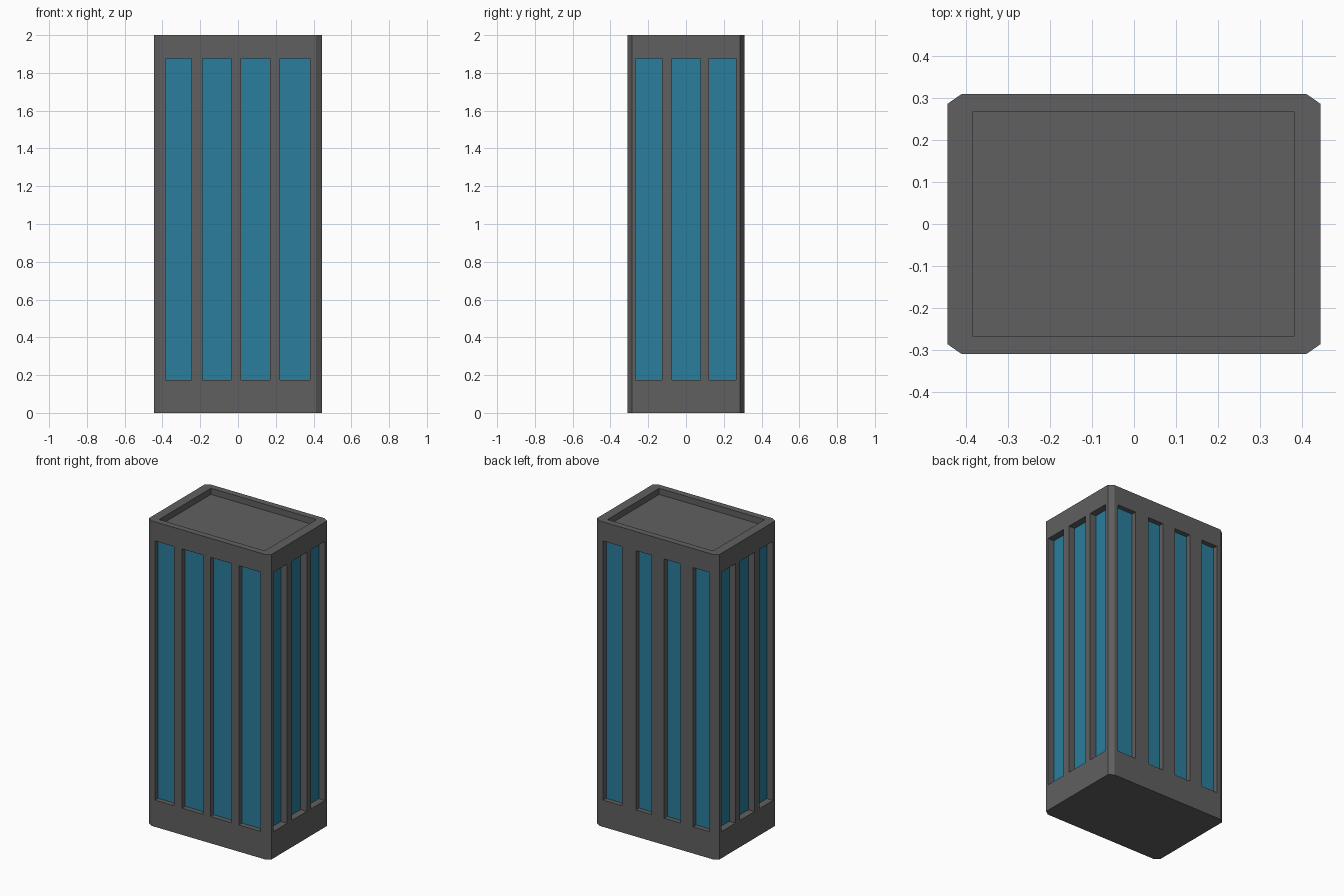
import bpy, bmesh
from mathutils import Matrix, Vector

if "Cube" in bpy.data.objects:
    bpy.data.objects.remove(bpy.data.objects["Cube"])

HX, HY, H = 0.445, 0.31, 2.0          # half width, half depth, height
CX, CY = 0.033, 0.023                 # corner chamfer
Z0, Z1 = 0.175, 1.875                 # window sill and head
DEPTH_Y, DEPTH_X = 0.032, 0.045       # window setback on long / short sides
PANE = 0.006                          # glass thickness


def material(name, colour):
    mat = bpy.data.materials.new(name)
    mat.diffuse_color = (*colour, 1)
    mat.use_nodes = True
    mat.node_tree.nodes["Principled BSDF"].inputs["Base Color"].default_value = mat.diffuse_color
    return mat


def make_object(name, bm, mat):
    bmesh.ops.recalc_face_normals(bm, faces=bm.faces)
    mesh = bpy.data.meshes.new(name)
    bm.to_mesh(mesh)
    bm.free()
    mesh.materials.append(mat)
    obj = bpy.data.objects.new(name, mesh)
    bpy.context.collection.objects.link(obj)
    return obj


def add_box(bm, lo, hi):
    lo, hi = Vector(lo), Vector(hi)
    bmesh.ops.create_cube(bm, size=1, matrix=Matrix.Translation((lo + hi) / 2)
                          @ Matrix.Diagonal((*(hi - lo), 1)))


def wall_box(bm, axis, sign, span, near, far):
    """Window-height box on one wall, between two distances from the centre."""
    a, b = sorted((sign * near, sign * far))
    if axis == 'y':
        add_box(bm, (span[0], a, Z0), (span[1], b, Z1))
    else:
        add_box(bm, (a, span[0], Z0), (b, span[1], Z1))


grey = material("wall_grey", (0.117, 0.117, 0.117))
blue = material("glass_blue", (0.023, 0.205, 0.337))

# Tower body: chamfered rectangle extruded upward
corner = [(HX, HY - CY), (HX - CX, HY)]
outline = (corner + [(-x, y) for x, y in reversed(corner)]
           + [(-x, -y) for x, y in corner] + [(x, -y) for x, y in reversed(corner)])
bm = bmesh.new()
base = bm.faces.new([bm.verts.new((x, y, 0)) for x, y in outline])
top = bmesh.ops.extrude_face_region(bm, geom=[base], use_keep_orig=True)["geom"]
bmesh.ops.translate(bm, vec=(0, 0, H), verts=[v for v in top if isinstance(v, bmesh.types.BMVert)])
body = make_object("tower_body", bm, grey)

# Window spans along each wall
front = [(-0.385, -0.247), (-0.189, -0.036), (0.017, 0.17), (0.223, 0.382)]
back = [(-0.386, -0.269), (-0.176, -0.059), (0.035, 0.146), (0.247, 0.384)]
side = [(-0.268, -0.126), (-0.075, 0.078), (0.123, 0.266)]
walls = {
    "front": ('y', -1, front, HY, DEPTH_Y),
    "back": ('y', 1, back, HY, DEPTH_Y),
    "right": ('x', 1, side, HX, DEPTH_X),
    "left": ('x', -1, side, HX, DEPTH_X),
}

# Window pockets plus the glass panes sitting at their backs
pockets = bmesh.new()
for name, (axis, sign, spans, half, depth) in walls.items():
    panes = bmesh.new()
    for span in spans:
        wall_box(pockets, axis, sign, span, half - depth - PANE, half + 0.05)
        wall_box(panes, axis, sign, span, half - depth - PANE, half - depth)
    make_object(name + "_window_glass", panes, blue)

# Sunken roof inside a parapet
add_box(pockets, (-0.384, -0.268, H - 0.04), (0.382, 0.268, H + 0.05))

# Carve the pockets and discard the cutter
cutter = make_object("pocket_cutter", pockets, grey)
cutter.hide_render = True
cut = body.modifiers.new("pockets", 'BOOLEAN')
cut.operation = 'DIFFERENCE'
cut.solver = 'EXACT'
cut.object = cutter
bpy.context.view_layer.objects.active = body
bpy.ops.object.modifier_apply(modifier=cut.name)
bpy.data.objects.remove(cutter)
